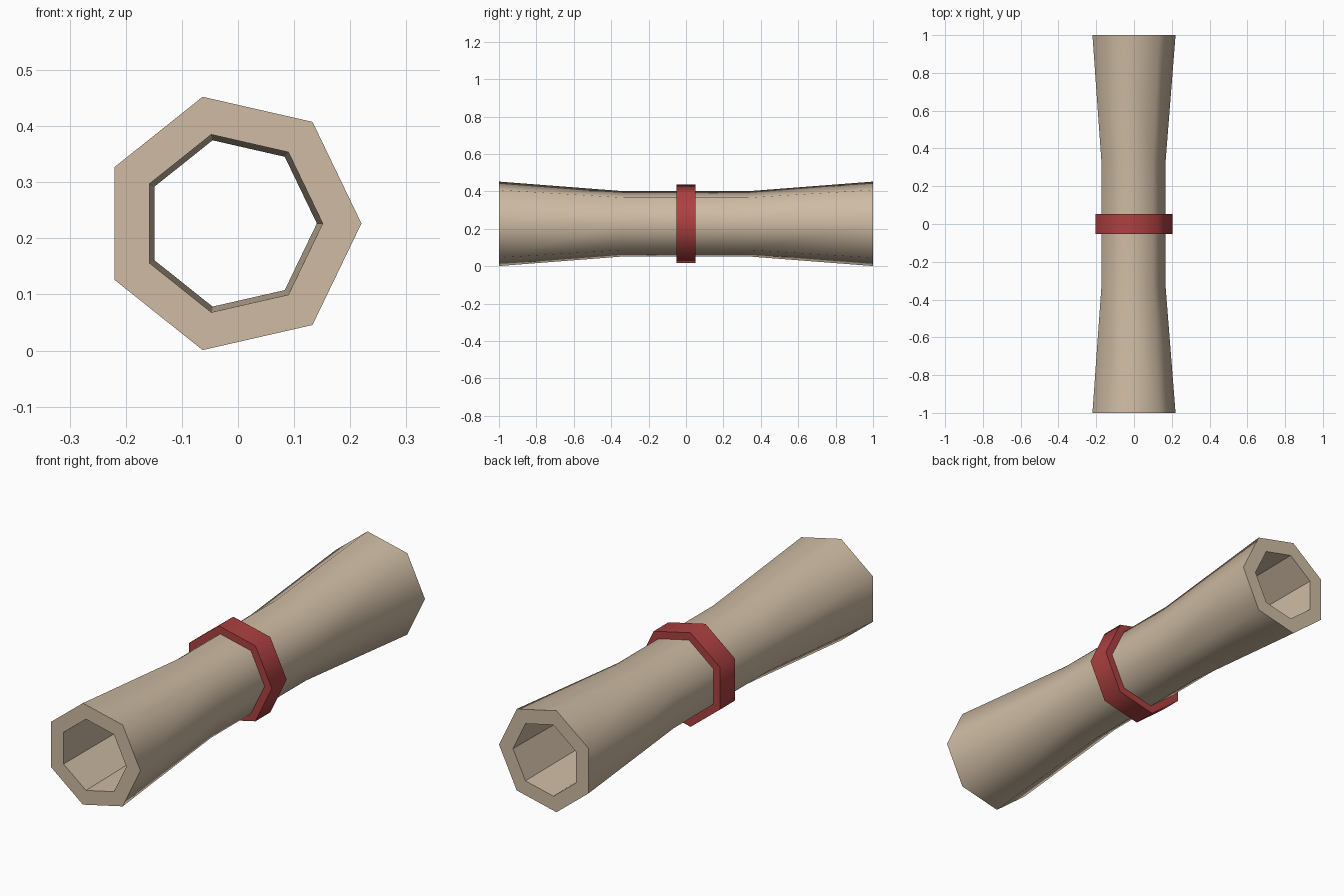
import bpy, bmesh, math

if "Cube" in bpy.data.objects:
    bpy.data.objects.remove(bpy.data.objects["Cube"])

SIDES = 7
CX, CZ = -0.0115, 0.2265


def material(name, rgb):
    m = bpy.data.materials.new(name)
    m.diffuse_color = (*rgb, 1)
    m.use_nodes = True
    m.node_tree.nodes["Principled BSDF"].inputs["Base Color"].default_value = m.diffuse_color
    return m


def lathe(name, profile, n_outer, mat):
    """Sweep a closed (radius, y) profile round the y axis in seven sides.
    The first n_outer segments are the smooth-shaded outside."""
    bm = bmesh.new()
    rings = []
    for i in range(SIDES):
        a = 2 * math.pi * i / SIDES
        rings.append([bm.verts.new((CX + r * math.cos(a), y, CZ + r * math.sin(a)))
                      for r, y in profile])
    n = len(profile)
    for i in range(SIDES):
        p, q = rings[i], rings[(i + 1) % SIDES]
        for j in range(n):
            k = (j + 1) % n
            f = bm.faces.new((p[j], p[k], q[k], q[j]))
            f.smooth = j < n_outer
    bmesh.ops.recalc_face_normals(bm, faces=bm.faces)
    # Keep the rims crisp
    for e in bm.edges:
        if e.calc_face_angle(0) > math.radians(60):
            e.smooth = False
    me = bpy.data.meshes.new(name)
    bm.to_mesh(me)
    bm.free()
    me.materials.append(mat)
    ob = bpy.data.objects.new(name, me)
    bpy.context.collection.objects.link(ob)
    return ob


parchment = material("parchment tan", (0.62, 0.50, 0.37))
red = material("ribbon red", (0.42, 0.052, 0.052))

# Rolled tube: flared ends, straight waist, open bore
outer = [(0.2315, -1), (0.179, -0.335), (0.179, 0.335), (0.2315, 1)]
inner = [(0.1625, 1), (0.152, 0.335), (0.152, -0.335), (0.1625, -1)]
lathe("rolled_tube", outer + inner, 3, parchment)

# Band tied round the waist
W = 0.052
lathe("waist_band", [(0.2145, -W), (0.2145, W), (0.178, W), (0.178, -W)], 1, red)
